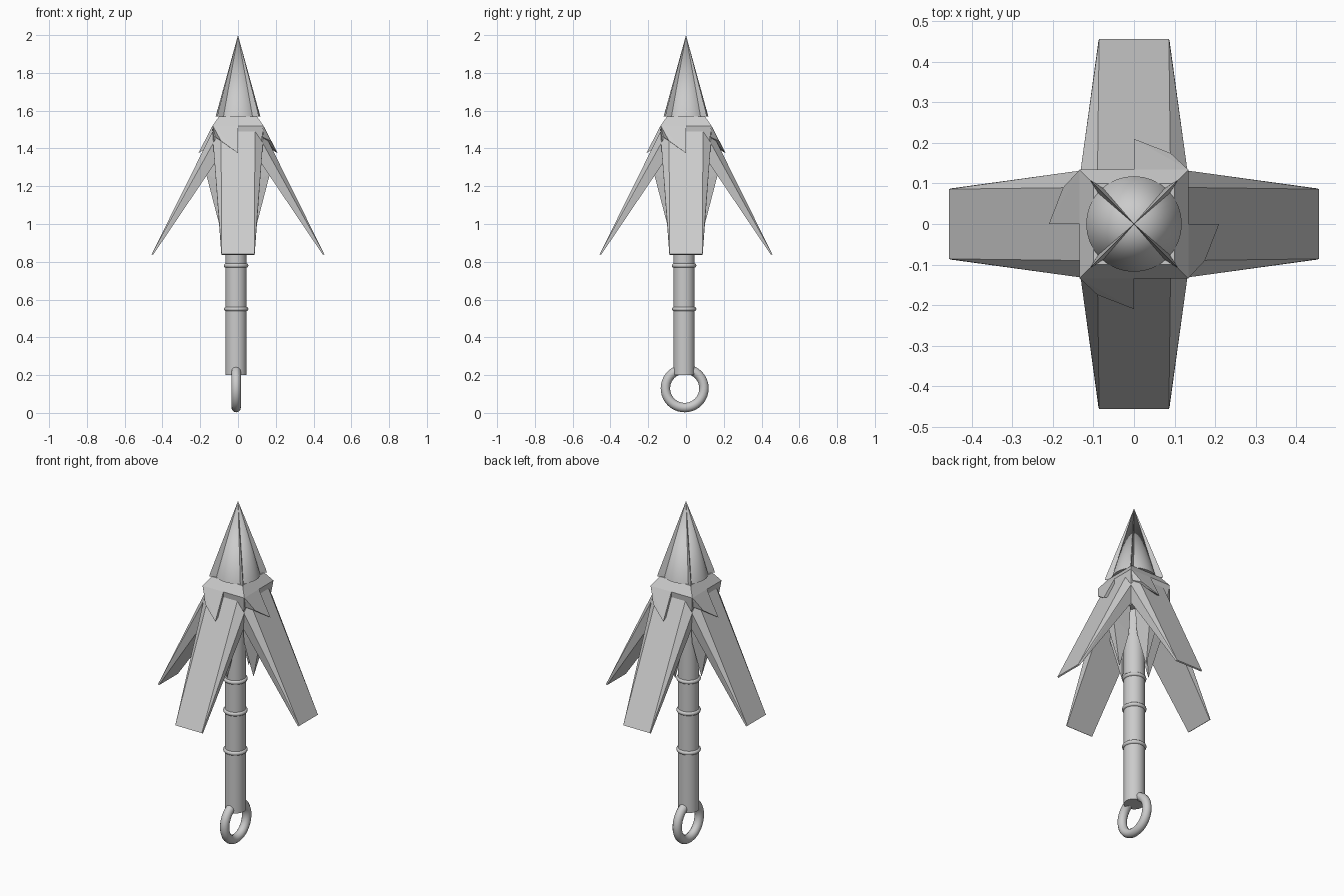
import bpy, bmesh, math
from mathutils import Matrix, Vector

if "Cube" in bpy.data.objects:
    bpy.data.objects.remove(bpy.data.objects["Cube"])

OFF = -0.01  # the handle sits slightly off centre


def smooth(obj):
    bpy.context.view_layer.objects.active = obj
    obj.select_set(True)
    bpy.ops.object.shade_smooth_by_angle(angle=math.radians(35))
    obj.select_set(False)


def hull(name, pts, turn=0.0):
    """Convex flat-faced solid through pts, turned about z."""
    bm = bmesh.new()
    rot = Matrix.Rotation(turn, 3, 'Z')
    for p in pts:
        bm.verts.new(rot @ Vector(p))
    res = bmesh.ops.convex_hull(bm, input=bm.verts)
    junk = [v for v in res["geom_interior"] if isinstance(v, bmesh.types.BMVert)]
    bmesh.ops.delete(bm, geom=junk, context='VERTS')
    bmesh.ops.recalc_face_normals(bm, faces=bm.faces)
    me = bpy.data.meshes.new(name)
    bm.to_mesh(me)
    bm.free()
    obj = bpy.data.objects.new(name, me)
    bpy.context.collection.objects.link(obj)
    return obj


def pair(x, half, z):
    return [(x, -half, z), (x, half, z)]


def square(half, z):
    return pair(half, half, z) + pair(-half, half, z)


def torus(name, loc, major, minor, rot=(0, 0, 0)):
    bpy.ops.mesh.primitive_torus_add(location=loc, rotation=rot, major_radius=major,
                                     minor_radius=minor, major_segments=40, minor_segments=12)
    bpy.context.object.name = name
    smooth(bpy.context.object)


# handle shaft
bpy.ops.mesh.primitive_cylinder_add(vertices=32, radius=0.056, depth=1.3, location=(OFF, OFF, 0.85))
bpy.context.object.name = "shaft"
smooth(bpy.context.object)

# grip bands and end ring
for i, z in enumerate((0.55, 0.78, 0.965)):
    torus(f"grip_band_{i}", (OFF, OFF, z), 0.053, 0.012)
torus("end_ring", (OFF, OFF + 0.003, 0.13), 0.102, 0.025, (0, math.pi / 2, 0))

# point cone
bpy.ops.mesh.primitive_cone_add(vertices=32, radius1=0.118, radius2=0, depth=0.43, location=(0, 0, 1.785))
bpy.context.object.name = "point_cone"
smooth(bpy.context.object)

# square head with sloped shoulder
hull("head", square(0.1, 1.57) + square(0.135, 1.52) + square(0.125, 1.44) + square(0.07, 1.36))

for i in range(4):
    a = i * math.pi / 2
    # broad swept-back blade with chamfered sides
    hull(f"blade_{i}", pair(0.135, 0.09, 1.49) + pair(0.13, 0.132, 1.43)
         + pair(0.11, 0.12, 1.34) + pair(0.07, 0.07, 1.40)
         + pair(0.45, 0.088, 0.836) + pair(0.457, 0.086, 0.84), a)
    # triangular barb overlapping one half of the blade root
    hull(f"barb_{i}", [(0.135, -0.133, 1.52), (0.135, 0, 1.52), (0.21, 0, 1.375),
                       (0.175, -0.09, 1.44), (0.13, 0, 1.42), (0.13, -0.12, 1.46)],
         a + math.pi)
    # slim inner spike under the blade
    hull(f"inner_spike_{i}", pair(0.17, 0.03, 1.27) + pair(0.06, 0.045, 1.38)
         + pair(0.06, 0.03, 1.2) + [(0.1, 0, 1.0)], a)
    # diagonal fin on the point
    hull(f"point_fin_{i}", [(0, 0, 2.0)] + pair(0.04, 0.025, 1.57)
         + [(0.155, 0, 1.57), (0.15, 0, 1.59)], a + math.pi / 4)
